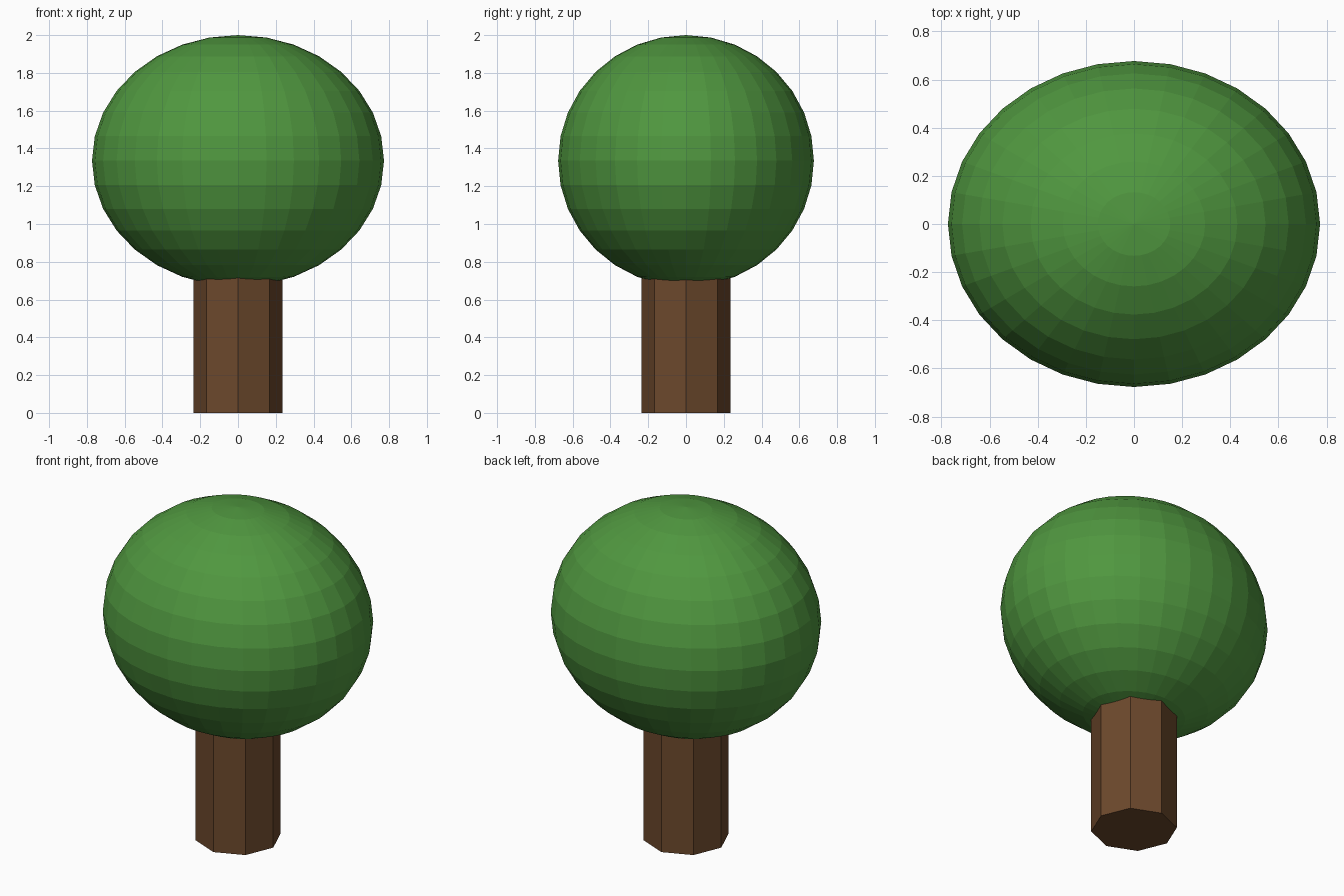
import bpy

if "Cube" in bpy.data.objects:
    bpy.data.objects.remove(bpy.data.objects["Cube"])


def paint(obj, name, color):
    mat = bpy.data.materials.new(name)
    mat.diffuse_color = color
    mat.use_nodes = True
    mat.node_tree.nodes["Principled BSDF"].inputs["Base Color"].default_value = mat.diffuse_color
    obj.data.materials.append(mat)


# Trunk: octagonal prism running up into the crown
TRUNK_TOP = 0.95
bpy.ops.mesh.primitive_cylinder_add(vertices=8, radius=0.236, depth=TRUNK_TOP,
                                    location=(0, 0, TRUNK_TOP / 2))
trunk = bpy.context.object
trunk.name = "trunk"
paint(trunk, "bark", (0.15, 0.065, 0.025, 1))

# Crown: faceted sphere, wider in x than in y and z
bpy.ops.mesh.primitive_uv_sphere_add(segments=32, ring_count=16, radius=1,
                                     location=(0, 0, 1.335))
crown = bpy.context.object
crown.name = "crown"
crown.scale = (0.773, 0.677, 0.665)
bpy.ops.object.transform_apply(location=False, rotation=False, scale=True)
paint(crown, "leaves", (0.08, 0.31, 0.05, 1))
